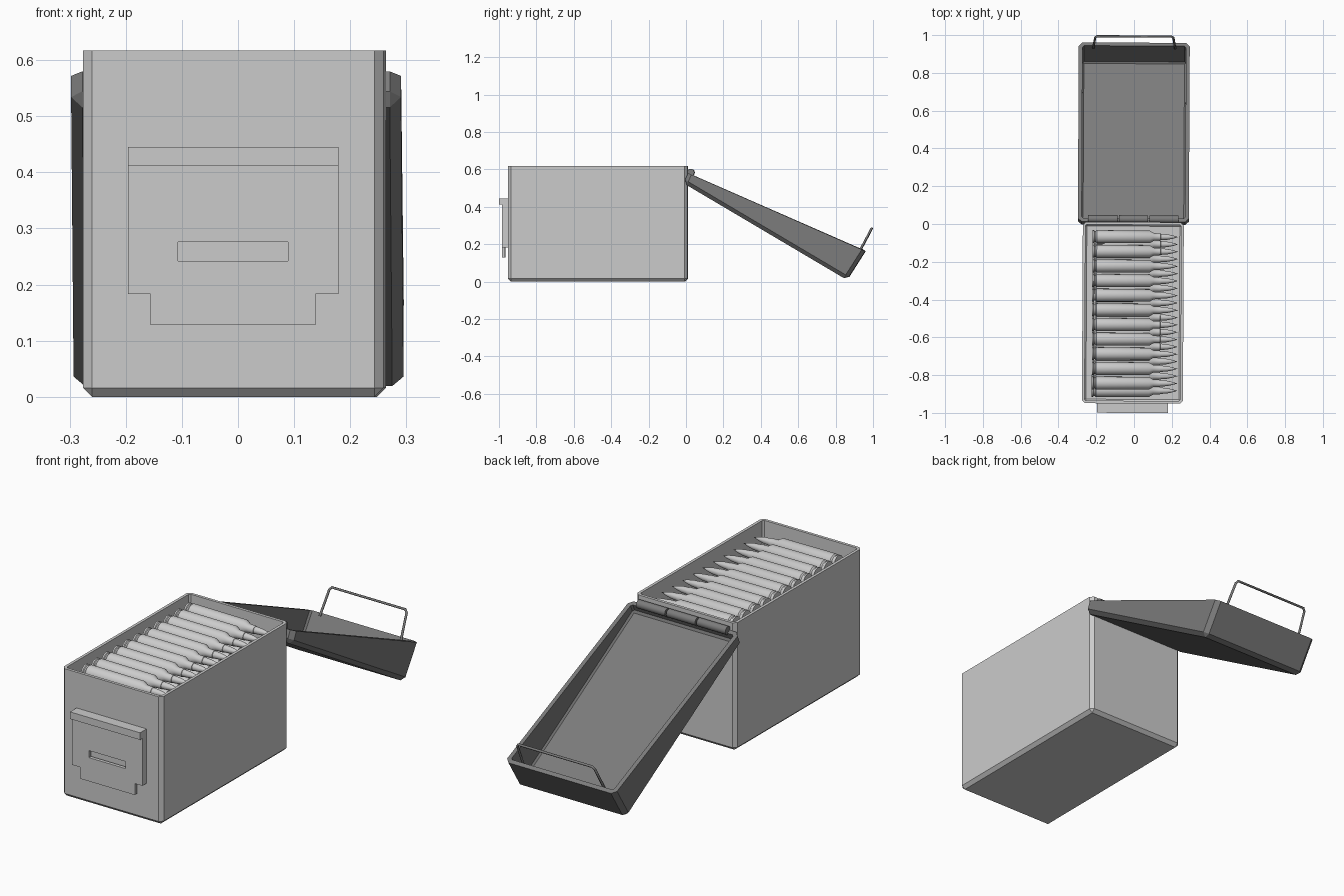
import bpy, bmesh, math
from mathutils import Matrix, Vector

if "Cube" in bpy.data.objects:
    bpy.data.objects.remove(bpy.data.objects["Cube"])

dark = bpy.data.materials.new("dark_metal")
dark.diffuse_color = (0.2, 0.2, 0.2, 1)
dark.use_nodes = True
dark.node_tree.nodes["Principled BSDF"].inputs["Base Color"].default_value = dark.diffuse_color


def add(name, data, mat=None):
    ob = bpy.data.objects.new(name, data)
    bpy.context.collection.objects.link(ob)
    if mat and not data.materials:
        data.materials.append(mat)
    return ob


def to_mesh(bm, name):
    bmesh.ops.recalc_face_normals(bm, faces=bm.faces[:])
    me = bpy.data.meshes.new(name)
    bm.to_mesh(me)
    bm.free()
    return me


def prism(bm, profile, axis_vec):
    """Extrude a closed 3D profile along a vector."""
    face = bm.faces.new([bm.verts.new(p) for p in profile])
    ext = bmesh.ops.extrude_face_region(bm, geom=[face])["geom"]
    vs = [g for g in ext if isinstance(g, bmesh.types.BMVert)]
    bmesh.ops.translate(bm, verts=vs, vec=axis_vec)


def block(bm, x0, x1, y0, y1, z0, z1):
    prism(bm, [(x0, y0, z0), (x1, y0, z0), (x1, y0, z1), (x0, y0, z1)], (0, y1 - y0, 0))


def open_tray(name, half, yz, chamfer, wall, mat=None):
    """Chamfered box without its top; yz = lower back, lower end, upper end, upper back."""
    bm = bmesh.new()
    prism(bm, [(-half, y, z) for y, z in yz], (2 * half, 0, 0))
    n = Vector((0, yz[2][1] - yz[3][1], yz[3][0] - yz[2][0]))
    if n.z < 0:
        n = -n
    bmesh.ops.recalc_face_normals(bm, faces=bm.faces[:])
    top = max(bm.faces, key=lambda f: f.normal.dot(n.normalized()))
    rim = set(top.edges)
    bmesh.ops.delete(bm, geom=[top], context="FACES_ONLY")
    edges = [e for e in bm.edges if e not in rim]
    bmesh.ops.bevel(bm, geom=edges, offset=chamfer, segments=1, affect="EDGES", profile=0.5)
    ob = add(name, to_mesh(bm, name), mat)
    sol = ob.modifiers.new("wall", "SOLIDIFY")
    sol.thickness, sol.offset, sol.use_even_offset = wall, -1, True
    return ob


def lathe_x(name, profile, n):
    """Turn (x, radius) points about the x axis."""
    bm = bmesh.new()
    vs = [bm.verts.new((x, r, 0)) for x, r in profile]
    es = [bm.edges.new(p) for p in zip(vs, vs[1:])]
    bmesh.ops.spin(bm, geom=vs + es, cent=(0, 0, 0), axis=(1, 0, 0), angle=2 * math.pi, steps=n)
    bmesh.ops.remove_doubles(bm, verts=bm.verts[:], dist=1e-5)
    me = to_mesh(bm, name)
    me.shade_smooth()
    me.set_sharp_from_angle(angle=math.radians(30))
    return me


# Can body and flipped-open tapered lid
open_tray("can_body", 0.2675, [(0.01, 0), (-0.95, 0), (-0.95, 0.617), (0.01, 0.617)], 0.016, 0.014)
open_tray("lid", 0.294, [(-0.012, 0.526), (0.862, 0.009), (0.96, 0.163), (0.012, 0.58)], 0.02, 0.02, dark)

# Latch on the front: slotted plate, narrow tab, side flanges, top lip
bm = bmesh.new()
W, S, F, B = 0.1875, 0.098, -0.983, -0.967
block(bm, -W, W, F, B, 0.276, 0.411)
block(bm, -W, W, F, B, 0.183, 0.242)
block(bm, -0.147, 0.147, F, B, 0.128, 0.183)
block(bm, -W, W, -1.0, -0.949, 0.411, 0.445)
for s in (-1, 1):
    a, b = sorted((s * S, s * W))
    block(bm, a, b, F, B, 0.242, 0.276)
    a, b = sorted((s * (W - 0.015), s * W))
    block(bm, a, b, B, -0.949, 0.183, 0.411)
bmesh.ops.remove_doubles(bm, verts=bm.verts[:], dist=1e-5)
add("latch", to_mesh(bm, "latch"))

# Hinge barrels
barrel = lathe_x("hinge_barrel", [(-0.077, 0), (-0.077, 0.02), (0.077, 0.02), (0.077, 0)], 16)
for i in (-1, 0, 1):
    add("hinge_barrel", barrel, dark).location = (i * 0.162, 0.026, 0.583)

# Wire carrying handle on the lid's deep end
half = [(0.217, 0.93, 0.165), (0.207, 0.987, 0.272), (0.197, 0.993, 0.284)]
path = half + [(-x, y, z) for x, y, z in reversed(half)]
cu = bpy.data.curves.new("handle", "CURVE")
cu.dimensions, cu.bevel_depth, cu.bevel_resolution, cu.use_fill_caps = "3D", 0.006, 1, True
sp = cu.splines.new("POLY")
sp.points.add(len(path) - 1)
for p, co in zip(sp.points, path):
    p.co = (*co, 1)
add("handle", cu, dark)

# Cartridges: two staggered rows
round_mesh = lathe_x("cartridge", [
    (-0.216, 0), (-0.216, 0.034), (-0.208, 0.034), (-0.205, 0.029), (-0.199, 0.029),
    (-0.193, 0.035), (0.088, 0.033), (0.110, 0.020), (0.145, 0.019), (0.146, 0.017),
    (0.180, 0.0145), (0.212, 0.008), (0.238, 0)], 16)
for row, (y0, z) in enumerate([(-0.068, 0.574), (-0.107, 0.514)]):
    for i in range(11):
        add("cartridge", round_mesh).location = (0, y0 - i * 0.0775, z)

# The whole can sits very slightly turned
turn = Matrix.Translation((-0.0035, 0, 0)) @ Matrix.Rotation(math.radians(-0.3), 4, "Z")
for ob in bpy.context.collection.objects:
    ob.matrix_world = turn @ Matrix.Translation(ob.location)
